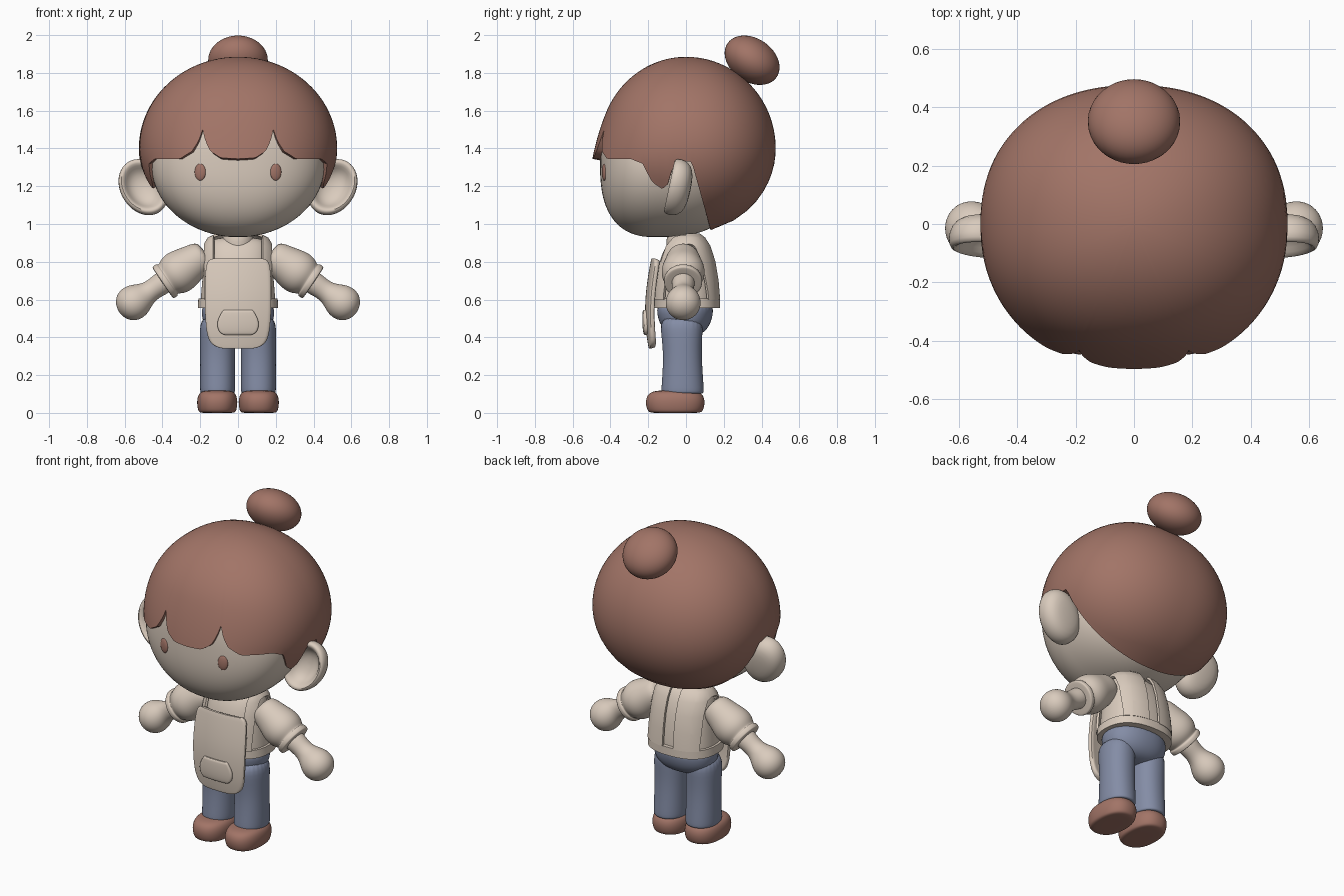
import bpy, bmesh
from math import sin, cos, pi, radians, degrees, sqrt
from mathutils import Matrix, Vector

if "Cube" in bpy.data.objects:
    bpy.data.objects.remove(bpy.data.objects["Cube"])


def material(name, r, g, b):
    m = bpy.data.materials.new(name)
    m.use_nodes = True
    m.diffuse_color = (r, g, b, 1)
    bsdf = m.node_tree.nodes["Principled BSDF"]
    bsdf.inputs["Base Color"].default_value = (r, g, b, 1)
    bsdf.inputs["Roughness"].default_value = 0.7
    return m


BROWN = material("chestnut brown", 0.36, 0.175, 0.135)
CREAM = material("warm cream", 0.70, 0.60, 0.51)
BLUE = material("dusty blue", 0.23, 0.265, 0.38)


def finish(name, bm, mat, matrix=None, subdiv=0, thick=0, offset=-1, recalc=True):
    """Turn a bmesh into a smooth shaded object with applied modifiers."""
    bmesh.ops.remove_doubles(bm, verts=bm.verts, dist=1e-5)
    if matrix:
        bm.transform(matrix)
    if recalc:
        bmesh.ops.recalc_face_normals(bm, faces=bm.faces)
    me = bpy.data.meshes.new(name)
    bm.to_mesh(me)
    bm.free()
    me.materials.append(mat)
    ob = bpy.data.objects.new(name, me)
    bpy.context.collection.objects.link(ob)
    bpy.ops.object.select_all(action="DESELECT")
    ob.select_set(True)
    bpy.context.view_layer.objects.active = ob
    if thick:
        mod = ob.modifiers.new("thickness", "SOLIDIFY")
        mod.thickness, mod.offset = thick, offset
        bpy.ops.object.modifier_apply(modifier=mod.name)
    if subdiv:
        mod = ob.modifiers.new("smooth", "SUBSURF")
        mod.levels = mod.render_levels = subdiv
        bpy.ops.object.modifier_apply(modifier=mod.name)
    bpy.ops.object.shade_smooth_by_angle(angle=radians(45))
    return ob


def skin_rings(rings, closed=True, caps=True):
    """Join rows of points with quads."""
    bm = bmesh.new()
    rows = [[bm.verts.new(p) for p in ring] for ring in rings]
    n = len(rows[0])
    for a, b in zip(rows, rows[1:]):
        for i in range(n if closed else n - 1):
            j = (i + 1) % n
            bm.faces.new((a[i], a[j], b[j], b[i]))
    if caps:
        bm.faces.new(rows[0])
        bm.faces.new(rows[-1])
    return bm


def section(z, rx, front, back, ang, p=2.0, cx=0, cy=0):
    """Point on a rounded horizontal section with separate front and back depth."""
    c, s = cos(ang), sin(ang)
    k = (abs(c) ** p + abs(s) ** p) ** (-1 / p)
    return Vector((cx + rx * c * k, cy + (back if s > 0 else front) * s * k, z))


def loft(rows, n=24, p=2.0, cx=0, cy=0):
    return skin_rings([[section(z, rx, f, b, 2 * pi * i / n, p, cx, cy) for i in range(n)]
                       for z, rx, f, b in rows])


def revolve(profile, n=24):
    """Closed solid turned about z from (height, radius) pairs."""
    return loft([(d, r, r, r) for d, r in profile], n)


def ellipsoid(name, mat, loc, size, rot=(0, 0, 0)):
    bm = bmesh.new()
    bmesh.ops.create_uvsphere(bm, u_segments=40, v_segments=24, radius=1)
    m = Matrix.Translation(loc) @ Matrix.Rotation(rot[2], 4, "Z") @ Matrix.Rotation(rot[0], 4, "X")
    return finish(name, bm, mat, m @ Matrix.Diagonal((*size, 1)))


# Head
def head_row(t):
    u = -cos(t * pi) * 0.9999
    z = 1.32 + u * (0.39 if u < 0 else 0.42)
    depth = (1 - abs(u) ** 2.6) ** 0.385
    return z, 0.46 * sqrt(1 - u * u), 0.305 * depth, 0.45 * depth


finish("head", loft([head_row(i / 40) for i in range(41)], 72, 2.3, cy=-0.15), CREAM)


# Hair cap, ending at a scalloped fringe, sideburns and a slanted nape line
def hair_point(z, ang):
    u = (z - 1.4) / (0.485 if z > 1.4 else 0.45)
    s = sqrt(max(0, 1 - u * u))
    flare = 0.6 * max(0, 1.6 - max(z, 1.33)) ** 2 * min(1, s * 2)
    if z > 1.6:
        flare = 0
    return section(z, 0.525 * s, 0.46 * s + flare, 0.475 * s, ang, 2.2)


FRINGE = [(0, 1.345), (10, 1.35), (16, 1.385), (19, 1.44), (21, 1.5), (23, 1.44), (27, 1.385),
          (35, 1.345), (55, 1.345), (63, 1.32), (68, 1.22), (74, 1.185), (78, 1.21),
          (82, 1.30), (85, 1.33), (93, 1.33)]


def hairline(ang):
    a = degrees(abs((ang + pi / 2 + pi) % (2 * pi) - pi))
    for (a0, z0), (a1, z1) in zip(FRINGE, FRINGE[1:]):
        if a <= a1:
            return z0 + (z1 - z0) * (a - a0) / (a1 - a0)
    lo, hi = 0.965, 1.33
    for _ in range(20):
        mid = (lo + hi) / 2
        if hair_point(mid, ang).y > 0.03 + 0.278 * (1.33 - mid):
            hi = mid
        else:
            lo = mid
    return hi


angles = [2 * pi * i / 240 for i in range(240)]
ends = [hairline(a) for a in angles]
rings = [[hair_point(lo + (1.885 - lo) * cos(t / 28 * pi / 2), a) for a, lo in zip(angles, ends)]
         for t in range(29)]
finish("hair", skin_rings(rings, caps=False), BROWN, thick=0.07)
ellipsoid("hair_bun", BROWN, (0, 0.35, 1.867), (0.158, 0.158, 0.115), (radians(-35), 0, 0))

# Dished ear, as a turned profile of (depth, radius)
EAR = [(0.06, 0.01), (0.058, 0.5), (0.04, 0.85), (0, 1.02), (-0.045, 1.02), (-0.06, 0.9),
       (-0.045, 0.76), (-0.01, 0.62), (0.012, 0.35), (0.016, 0.01)]
# Arm parts, as turned profiles along the arm
SLEEVE = [(-0.16, 0.07), (-0.12, 0.088), (-0.06, 0.1), (0, 0.117), (0.05, 0.113), (0.08, 0.094),
          (0.088, 0.094), (0.09, 0.103), (0.115, 0.102), (0.12, 0.098), (0.12, 0.05)]
ARM = [(0.08, 0.06), (0.13, 0.062), (0.18, 0.055), (0.22, 0.061), (0.26, 0.084), (0.3, 0.096),
       (0.345, 0.09), (0.38, 0.062), (0.397, 0.02)]
SHOE = [(0, 0.5), (0, 0.88), (0.012, 0.97), (0.05, 1.03), (0.085, 1), (0.112, 0.86), (0.12, 0.5)]
LEG = [(0.1, 0.08, 0.1, 0.1), (0.105, 0.092, 0.113, 0.113), (0.13, 0.094, 0.113, 0.113),
       (0.3, 0.092, 0.1, 0.1), (0.42, 0.096, 0.115, 0.105), (0.52, 0.09, 0.12, 0.11)]

for side, s in (("left", 1), ("right", -1)):
    ellipsoid(side + "_eye", BROWN, (s * 0.2, -0.432, 1.275), (0.03, 0.012, 0.045), (0, 0, s * 0.25))

    ear = revolve(EAR, 32)
    m = (Matrix.Translation((s * 0.5, -0.035, 1.19)) @ Matrix.Rotation(radians(-12), 4, "X")
         @ Matrix.Rotation(s * radians(30), 4, "Y") @ Matrix.Diagonal((0.122, 1, 0.157, 1))
         @ Matrix.Rotation(radians(-90), 4, "X"))
    finish(side + "_ear", ear, CREAM, m, subdiv=1)

    aim = Matrix.Translation((s * 0.3, -0.015, 0.755)) @ Matrix.Rotation(s * radians(124), 4, "Y")
    finish(side + "_sleeve", revolve(SLEEVE), CREAM, aim, subdiv=2)
    finish(side + "_arm", revolve(ARM), CREAM, aim, subdiv=2)

    finish(side + "_trouser_leg", loft(LEG, 24, 2.2, s * 0.108, -0.018), BLUE, subdiv=2)
    finish(side + "_shoe", loft([(z, 0.105 * k, 0.153 * k, 0.153 * k) for z, k in SHOE],
                                24, 2.4, s * 0.11, -0.057), BROWN, subdiv=2)

# Hips of the trousers
HIPS = [(0.405, 0.06, 0.04, 0.04), (0.42, 0.13, 0.09, 0.09), (0.46, 0.18, 0.135, 0.125),
        (0.52, 0.195, 0.155, 0.145), (0.6, 0.19, 0.155, 0.145)]
finish("trouser_hips", loft(HIPS, 32, 2.2), BLUE, subdiv=2)

# Shirt body and neck
BODY = [(0.555, 0.17, 0.13, 0.13), (0.557, 0.198, 0.158, 0.158), (0.6, 0.198, 0.16, 0.16),
        (0.7, 0.19, 0.158, 0.152), (0.8, 0.18, 0.142, 0.135), (0.87, 0.168, 0.115, 0.11),
        (0.91, 0.145, 0.085, 0.085), (0.93, 0.1, 0.055, 0.06)]
finish("shirt", loft(BODY, 32, 2.4), CREAM, subdiv=2)
finish("neck", revolve([(0.86, 0.085), (0.9, 0.085), (0.99, 0.08)]), CREAM,
       Matrix.Translation((0, -0.02, 0)), subdiv=1)

# Apron straps and back panels, cut out of a shell over the shirt
bm = loft([(z + (0.008 if z > 0.85 else 0), rx + 0.006, f + 0.008, b + 0.008)
           for z, rx, f, b in BODY[2:]], 48, 2.4)
cuts = [((x, 0, 0), (1, 0, 0)) for x in (-0.168, -0.125, -0.035, 0.035, 0.125, 0.168)]
cuts += [((0, 0, 0.8), (0, 0, 1)), ((0, 0, 0), (0, 1, 0))]
for co, no in cuts:
    bmesh.ops.bisect_plane(bm, geom=bm.verts[:] + bm.edges[:] + bm.faces[:], plane_co=co, plane_no=no)
bmesh.ops.recalc_face_normals(bm, faces=bm.faces)


def apron_keeps(f):
    c = f.calc_center_median()
    x = abs(c.x)
    if x > 0.168 or abs(f.normal.z) > 0.98:
        return False
    if c.y > 0:
        return x > 0.035
    return c.z < 0.8 or x > 0.125


bmesh.ops.delete(bm, geom=[f for f in bm.faces if not apron_keeps(f)], context="FACES")
finish("apron_straps", bm, CREAM, thick=0.014, offset=1, recalc=False)

# Waist tie
TIE = [(0.555, 0.19, 0.15, 0.15), (0.555, 0.213, 0.172, 0.18), (0.605, 0.21, 0.172, 0.18),
       (0.605, 0.18, 0.15, 0.15)]
finish("waist_tie", loft(TIE, 64, 2.4), CREAM)


# Curved cloth sheets for the apron front and its pocket
def sheet(name, rows, thick):
    n = 16
    rings = [[(hw * (2 * i / n - 1), y + 0.8 * (hw * (2 * i / n - 1)) ** 2, z) for i in range(n + 1)]
             for z, hw, y in rows]
    finish(name, skin_rings(rings, closed=False, caps=False), CREAM, thick=thick, offset=0, subdiv=1)


sheet("apron_front", [(0.815, 0.125, -0.168), (0.81, 0.16, -0.17), (0.77, 0.172, -0.178),
                      (0.7, 0.176, -0.19), (0.6, 0.178, -0.202), (0.5, 0.174, -0.202),
                      (0.43, 0.168, -0.197), (0.385, 0.155, -0.19), (0.36, 0.135, -0.186),
                      (0.346, 0.1, -0.183), (0.342, 0.06, -0.182)], 0.03)
sheet("apron_pocket", [(0.545, 0.078, -0.217), (0.535, 0.085, -0.219), (0.49, 0.112, -0.221),
                       (0.45, 0.11, -0.219), (0.425, 0.098, -0.215), (0.413, 0.07, -0.211)], 0.022)
